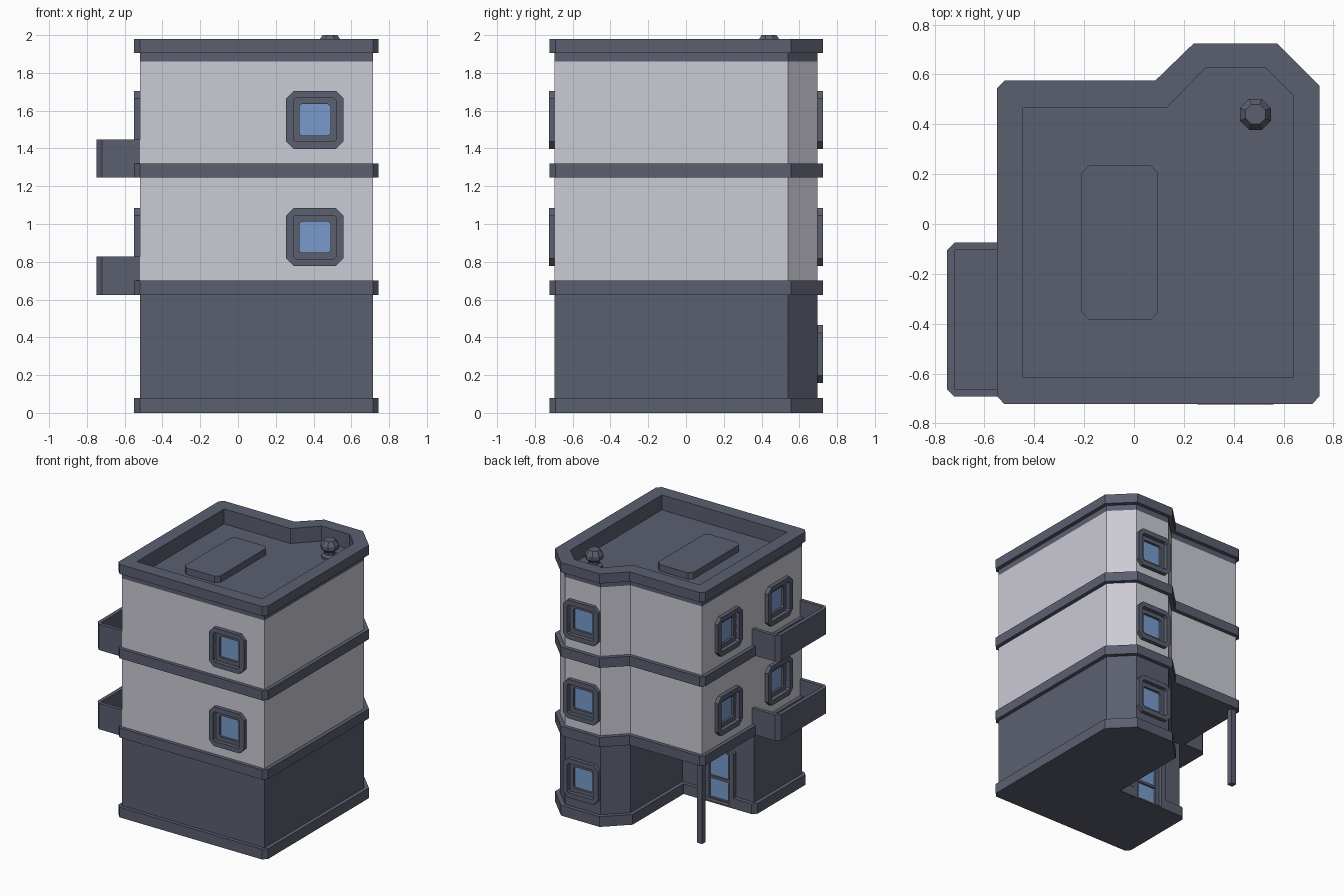
import bpy, bmesh, math
from mathutils import Matrix, Vector

if "Cube" in bpy.data.objects:
    bpy.data.objects.remove(bpy.data.objects["Cube"])


def material(name, rgb):
    m = bpy.data.materials.new(name)
    m.diffuse_color = (*rgb, 1)
    m.use_nodes = True
    m.node_tree.nodes["Principled BSDF"].inputs["Base Color"].default_value = m.diffuse_color
    return m


DARK = material("dark slate", (0.105, 0.115, 0.16))
LIGHT = material("pale wall", (0.60, 0.595, 0.665))
GLASS = material("blue glass", (0.19, 0.33, 0.61))


def finish(name, bm, *mats):
    bmesh.ops.recalc_face_normals(bm, faces=bm.faces)
    me = bpy.data.meshes.new(name)
    bm.to_mesh(me)
    bm.free()
    ob = bpy.data.objects.new(name, me)
    for m in mats:
        me.materials.append(m)
    bpy.context.collection.objects.link(ob)
    return ob


def prism(name, pts, z0, z1, *mats):
    """Extrude a plan outline from z0 to z1."""
    bm = bmesh.new()
    f = bm.faces.new([bm.verts.new((x, y, z0)) for x, y in pts])
    up = bmesh.ops.extrude_face_region(bm, geom=[f])["geom"]
    verts = [v for v in up if isinstance(v, bmesh.types.BMVert)]
    bmesh.ops.translate(bm, verts=verts, vec=(0, 0, z1 - z0))
    return finish(name, bm, *mats)


def rect(x0, x1, y0, y1, c=0.0):
    if not c:
        return [(x0, y0), (x1, y0), (x1, y1), (x0, y1)]
    return [(x0 + c, y0), (x1 - c, y0), (x1, y0 + c), (x1, y1 - c),
            (x1 - c, y1), (x0 + c, y1), (x0, y1 - c), (x0, y0 + c)]


def cut(ob, cutter):
    """Subtract the cutter from the object, then discard the cutter."""
    cutter.hide_render = True
    m = ob.modifiers.new("cut", "BOOLEAN")
    m.operation, m.solver, m.object = "DIFFERENCE", "EXACT", cutter
    bpy.context.view_layer.objects.active = ob
    bpy.ops.object.modifier_apply(modifier=m.name)
    bpy.data.objects.remove(cutter)


# frame profile: inset from the outer edge, corner chamfer, distance out of the wall
FRAME = [(0, .04, -.03), (0, .04, .03), (.038, .012, .03),
         (.038, .012, -.002), (.07, .012, -.002), (.07, .012, -.02)]


def window(name, wall, x, y, z0, z1, angle, door=False):
    """Stepped frame with recessed glass, set into a hole in the wall."""
    place = Matrix.Translation((x, y, 0)) @ Matrix.Rotation(math.radians(angle), 4, "Z")
    low = 0.3 if door else 1
    hole = prism("cutter", rect(-.114, .114, -.1, .025), z0 + .036 * low, z1 - .036)
    hole.data.transform(place)
    cut(wall, hole)
    bm = bmesh.new()
    loops = []
    for inset, c, out in FRAME:
        w, b, t = .152 - inset, z0 + inset * low, z1 - inset
        cb = .001 if door else c
        pts = [(-w + cb, b), (w - cb, b), (w, b + cb), (w, t - c),
               (w - c, t), (-w + c, t), (-w, t - c), (-w, b + cb)]
        loops.append([bm.verts.new(place @ Vector((px, -out, pz))) for px, pz in pts])
    for a, b in zip(loops, loops[1:]):
        for i in range(8):
            j = (i + 1) % 8
            bm.faces.new((a[i], a[j], b[j], b[i]))
    bm.faces.new(loops[0][::-1])
    bm.faces.new(loops[-1]).material_index = 1
    finish(name, bm, DARK, GLASS)


# plan outlines: the shared front/tower part, then the back-left corner
wall_main = [(-.52, -.695), (.715, -.695), (.715, .54), (.56, .695), (.255, .695), (.10, .545)]
trim_main = [(-.55, -.69), (-.52, -.723), (.715, -.723), (.745, -.69), (.745, .555),
             (.575, .725), (.24, .725)]
wall_plan = wall_main + [(-.52, .545)]
trim_plan = trim_main + [(.085, .575), (-.52, .575), (-.55, .545)]
ground_plan = wall_main + [(.10, -.10), (-.52, -.10)]
base_plan = trim_main + [(.07, .56), (.07, -.07), (-.52, -.07), (-.55, -.10)]
inner_plan = [(-.445, -.615), (.64, -.615), (.64, .515), (.53, .625), (.285, .625),
              (.13, .465), (-.445, .465)]

# ground floor with the open entrance corner
base = prism("base_trim", base_plan, 0, .08, DARK)
cut(base, prism("cutter", rect(-.362, -.058, -.10, 0), -.1, .2))
ground = prism("ground_floor", ground_plan, .08, .625, DARK)
sill = prism("door_backing", rect(-.36, -.06, -.2, -.125), .0, .08, DARK)
cut(base, prism("cutter", rect(-.324, -.096, -.125, 0), .01, .2))
window("entrance_door", ground, -.21, -.10, 0, .465, 180, door=True)
prism("door_crossbar", rect(-.29, -.13, -.125, -.105), .17, .19, DARK)
prism("corner_pillar", rect(-.52, -.475, .50, .545), 0, .63, DARK)

# upper floors and floor bands
first = prism("first_floor", wall_plan, .70, 1.245, LIGHT)
second = prism("second_floor", wall_plan, 1.32, 1.86, LIGHT)
prism("lower_band", trim_plan, .625, .70, DARK)
prism("middle_band", trim_plan, 1.245, 1.32, DARK)

# windows, one column per wall position
floors = [("ground", ground, .158), ("first", first, .778), ("second", second, 1.398)]
for label, wall, z in floors:
    window(label + "_back_window", wall, .407, .695, z, z + .306, 180)
    if wall is not ground:
        window(label + "_front_window", wall, .407, -.695, z, z + .306, 0)
        for side, y in (("rear", .235), ("balcony", -.385)):
            window(f"{label}_{side}_window", wall, -.52, y, z, z + .306, -90)

# balconies
for label, z in (("first", .625), ("second", 1.245)):
    plan = [(-.52, -.693), (-.52, -.075), (-.72, -.075), (-.75, -.105),
            (-.75, -.663), (-.72, -.693)]
    balcony = prism(label + "_balcony", plan, z, z + .203, DARK)
    cut(balcony, prism("cutter", rect(-.72, -.5, -.665, -.105), z + .06, z + .3))

# roof: hollow cornice and parapet around a sunken deck
for name, plan, z0, z1 in (("cornice", wall_plan, 1.86, 1.905),
                           ("parapet", trim_plan, 1.905, 1.98)):
    ring = prism(name, plan, z0, z1, DARK)
    cut(ring, prism("cutter", inner_plan, 1.8, 2.1))
prism("roof_deck", inner_plan, 1.85, 1.863, DARK)
prism("roof_hatch", rect(-.21, .097, -.385, .235, .03), 1.86, 1.915, DARK)

# roof vent: eight-sided turned profile
bm = bmesh.new()
rings = []
for r, z in ((.062, 1.86), (.062, 1.88), (.038, 1.89), (.038, 1.91),
             (.067, 1.935), (.067, 1.965), (.043, 2.0)):
    rings.append([bm.verts.new((.487 + r * math.cos(a), .44 + r * math.sin(a), z))
                  for a in (math.tau * (i + .5) / 8 for i in range(8))])
for a, b in zip(rings, rings[1:]):
    for i in range(8):
        bm.faces.new((a[i], a[(i + 1) % 8], b[(i + 1) % 8], b[i]))
bm.faces.new(rings[0][::-1])
bm.faces.new(rings[-1])
finish("roof_vent", bm, DARK)
